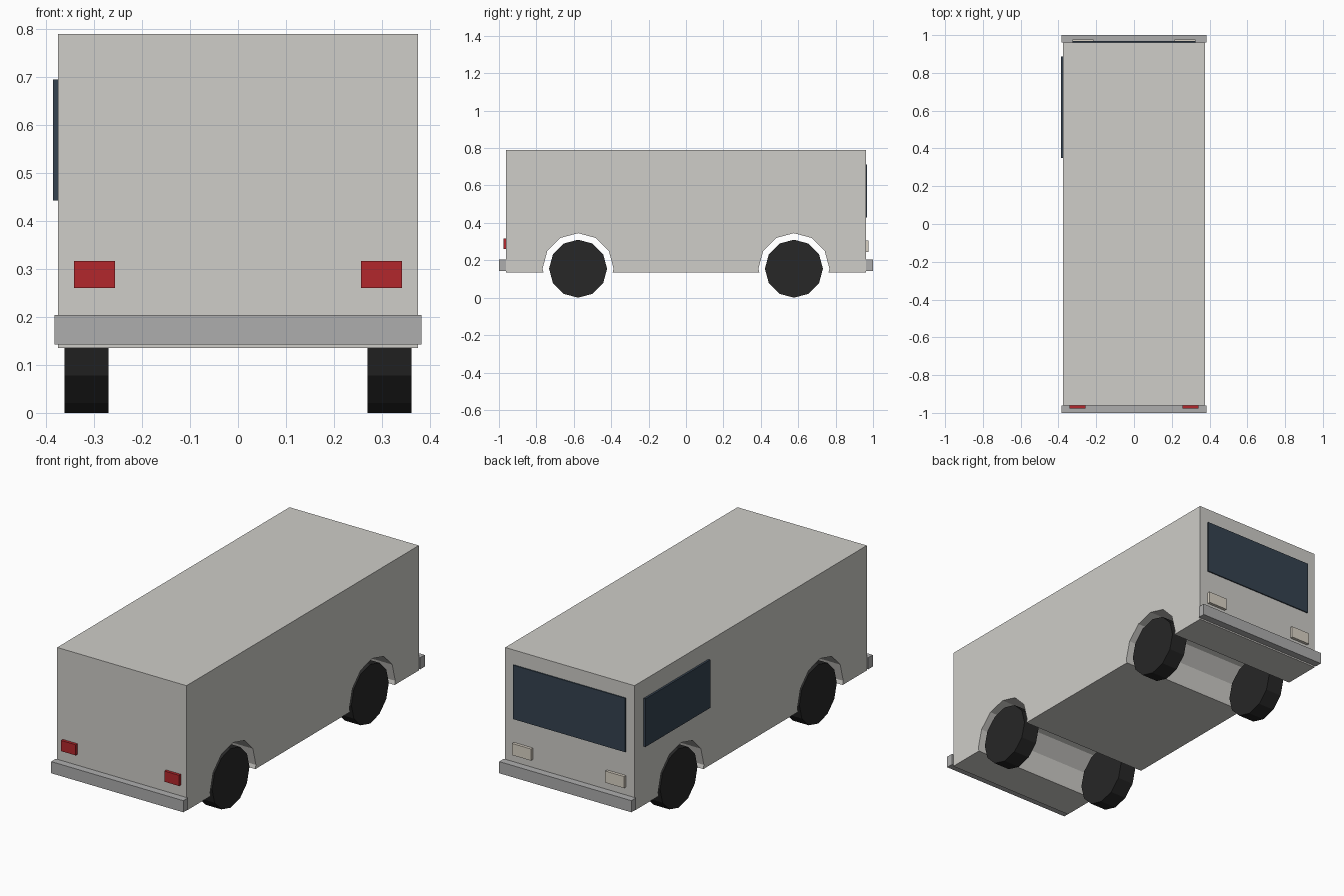
import bpy, bmesh, math

if "Cube" in bpy.data.objects:
    bpy.data.objects.remove(bpy.data.objects["Cube"])

WHEEL_Y, WHEEL_Z, WHEEL_R, ARCH_R = 0.577, 0.155, 0.155, 0.19
HALF_W, HALF_L, BOTTOM, TOP = 0.375, 0.962, 0.135, 0.79


def material(name, rgb):
    m = bpy.data.materials.new(name)
    m.diffuse_color = (*rgb, 1)
    m.use_nodes = True
    m.node_tree.nodes["Principled BSDF"].inputs["Base Color"].default_value = m.diffuse_color
    return m


cream = material("cream", (0.62, 0.61, 0.58))
bumper_grey = material("bumper_grey", (0.42, 0.42, 0.42))
rubber = material("rubber", (0.02, 0.02, 0.02))
glass = material("glass", (0.035, 0.055, 0.08))
red = material("red", (0.45, 0.02, 0.025))
lamp = material("lamp", (0.7, 0.65, 0.56))


def extrude_x(name, profile, x0, x1, mat):
    """Extrude a closed (y, z) profile from x0 to x1."""
    bm = bmesh.new()
    face = bm.faces.new([bm.verts.new((x0, y, z)) for y, z in profile])
    result = bmesh.ops.extrude_face_region(bm, geom=[face])
    moved = [v for v in result["geom"] if isinstance(v, bmesh.types.BMVert)]
    bmesh.ops.translate(bm, verts=moved, vec=(x1 - x0, 0, 0))
    bmesh.ops.recalc_face_normals(bm, faces=bm.faces)
    mesh = bpy.data.meshes.new(name)
    bm.to_mesh(mesh)
    bm.free()
    mesh.materials.append(mat)
    ob = bpy.data.objects.new(name, mesh)
    bpy.context.collection.objects.link(ob)
    return ob


def box(name, x, y, z, mat):
    """Box from (min, max) ranges."""
    return extrude_x(name, [(y[0], z[0]), (y[1], z[0]), (y[1], z[1]), (y[0], z[1])], x[0], x[1], mat)


def arch(cy):
    """Twelve-sided wheel arch, cut off at the floor line."""
    pts = [(cy + ARCH_R * math.sin(math.radians(a)), WHEEL_Z + ARCH_R * math.cos(math.radians(a)))
           for a in range(-90, 91, 30)]
    return [(cy - 0.185, BOTTOM)] + pts + [(cy + 0.185, BOTTOM)]


# Body shell with arch channels running across the full width
outline = [(-HALF_L, BOTTOM)] + arch(-WHEEL_Y) + arch(WHEEL_Y)
outline += [(HALF_L, BOTTOM), (HALF_L, TOP), (-HALF_L, TOP)]
extrude_x("body", outline, -HALF_W, HALF_W, cream)

# Bumpers at both ends
box("front_bumper", (-0.383, 0.383), (-1.0, -HALF_L), (0.143, 0.204), bumper_grey)
box("rear_bumper", (-0.383, 0.383), (HALF_L, 1.0), (0.143, 0.204), bumper_grey)

for side, s in (("left", -1), ("right", 1)):
    # Wheels
    for end, cy in (("front", -WHEEL_Y), ("rear", WHEEL_Y)):
        rim = [(cy + WHEEL_R * math.sin(math.radians(a)), WHEEL_Z + WHEEL_R * math.cos(math.radians(a)))
               for a in range(0, 360, 30)]
        extrude_x(f"{end}_{side}_wheel", rim, s * 0.27, s * 0.362, rubber)
    # Red lamps and pale lamps
    box(f"{side}_red_lamp", (s * 0.257, s * 0.342), (-0.977, -0.955), (0.261, 0.317), red)
    box(f"{side}_pale_lamp", (s * 0.215, s * 0.325), (0.955, 0.977), (0.245, 0.306), lamp)

# Windscreen and single side window
box("windscreen", (-0.325, 0.325), (0.955, 0.968), (0.43, 0.713), glass)
box("side_window", (-0.386, -0.37), (0.35, 0.886), (0.443, 0.695), glass)
